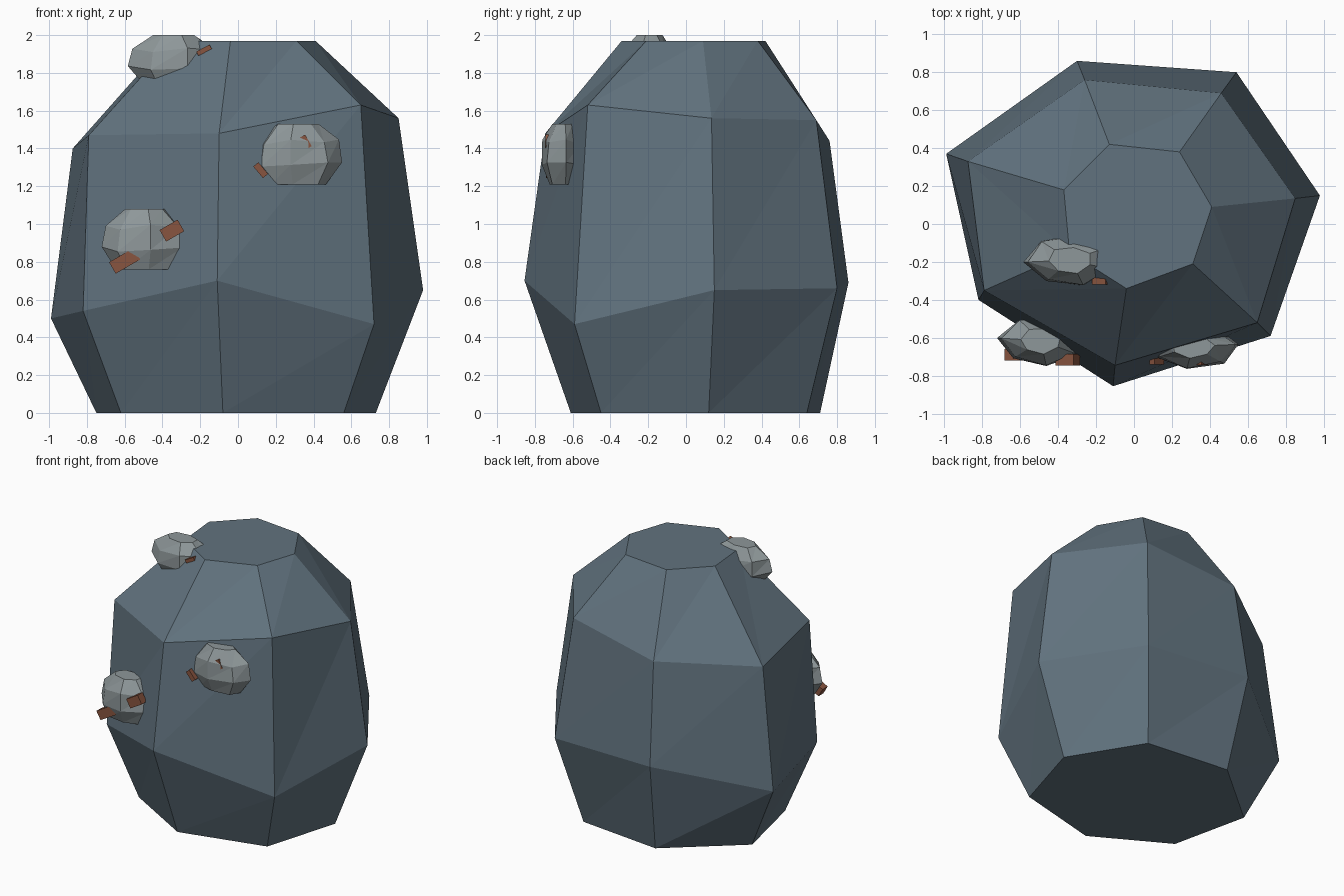
import bpy, bmesh
from math import sin, cos, radians, tau
from mathutils import Matrix

if "Cube" in bpy.data.objects:
    bpy.data.objects.remove(bpy.data.objects["Cube"])


def paint(obj, name, color):
    mat = bpy.data.materials.get(name) or bpy.data.materials.new(name)
    mat.diffuse_color = (*color, 1)
    mat.use_nodes = True
    mat.node_tree.nodes["Principled BSDF"].inputs["Base Color"].default_value = mat.diffuse_color
    obj.data.materials.append(mat)


def loft(name, rings):
    """Skin stacked rings of equal count with flat faces and capped ends."""
    bm = bmesh.new()
    loops = [[bm.verts.new(p) for p in ring] for ring in rings]
    n = len(loops[0])
    for lo, hi in zip(loops, loops[1:]):
        for i in range(n):
            j = (i + 1) % n
            bm.faces.new((lo[i], lo[j], hi[j]))
            bm.faces.new((lo[i], hi[j], hi[i]))
    bm.faces.new(loops[0][::-1])
    bm.faces.new(loops[-1])
    bmesh.ops.recalc_face_normals(bm, faces=bm.faces)
    mesh = bpy.data.meshes.new(name)
    bm.to_mesh(mesh)
    bm.free()
    obj = bpy.data.objects.new(name, mesh)
    bpy.context.collection.objects.link(obj)
    return obj


# Seven-sided boulder body
base = [(-.75, .28, 0), (-.62, -.30, 0), (-.08, -.61, 0), (.56, -.45, 0),
        (.73, .12, 0), (.41, .64, 0), (-.24, .71, 0)]
belly = [(-.99, .37, .50), (-.82, -.40, .54), (-.11, -.855, .70), (.72, -.59, .47),
         (.98, .15, .65), (.54, .80, .66), (-.30, .86, .69)]
shoulder = [(-.875, .33, 1.40), (-.79, -.35, 1.47), (-.10, -.745, 1.48), (.65, -.52, 1.63),
            (.85, .135, 1.56), (.46, .69, 1.55), (-.26, .76, 1.44)]
crown = [(-.37, .18, 1.97), (-.34, -.15, 1.97), (-.04, -.34, 1.97), (.31, -.21, 1.97),
         (.41, .09, 1.97), (.24, .38, 1.97), (-.13, .42, 1.97)]
paint(loft("boulder", [base, belly, shoulder, crown]), "slate", (.12, .17, .21))


# Small flattened stones stuck to the surface
def stone(name, center, size, turn):
    cx, cy, cz = center
    rx, ry, rz = size
    rings = []
    for k, (level, scale) in enumerate([(-1, .68), (-.35, 1), (.4, .93), (1, .5)]):
        ring = []
        for i in range(7):
            a = radians(turn) + tau * i / 7
            wob = .06 * sin(i * 2.3 + k)
            z = level + (wob * 1.5 if k in (1, 2) else 0)
            ring.append((cx + rx * scale * (1 + wob) * cos(a),
                         cy + ry * scale * (1 + wob) * sin(a), cz + rz * z))
        rings.append(ring)
    paint(loft(name, rings), "pale_stone", (.27, .31, .32))


stone("left_stone", (-.49, -.615, .92), (.22, .135, .16), 20)
stone("right_stone", (.31, -.645, 1.37), (.23, .12, .16), 5)
stone("top_stone", (-.335, -.19, 1.87), (.235, .14, .13), 30)


# Rust-coloured chips on the stones
def chip(name, loc, size, tilt):
    bpy.ops.mesh.primitive_cube_add(size=1)
    obj = bpy.context.object
    obj.name = name
    obj.data.transform(Matrix.Translation(loc) @ Matrix.Rotation(radians(-tilt), 4, 'Y')
                       @ Matrix.Diagonal((*size, 1)))
    paint(obj, "rust", (.25, .09, .05))


chip("left_chip_upper", (-.35, -.715, .965), (.11, .06, .07), 30)
chip("left_chip_lower", (-.60, -.69, .805), (.15, .06, .07), 30)
chip("right_chip_upper", (.325, -.725, 1.415), (.11, .035, .07), 30)
chip("right_chip_lower", (.12, -.72, 1.285), (.08, .04, .035), -50)
chip("top_chip", (-.18, -.29, 1.92), (.08, .06, .025), 28)
